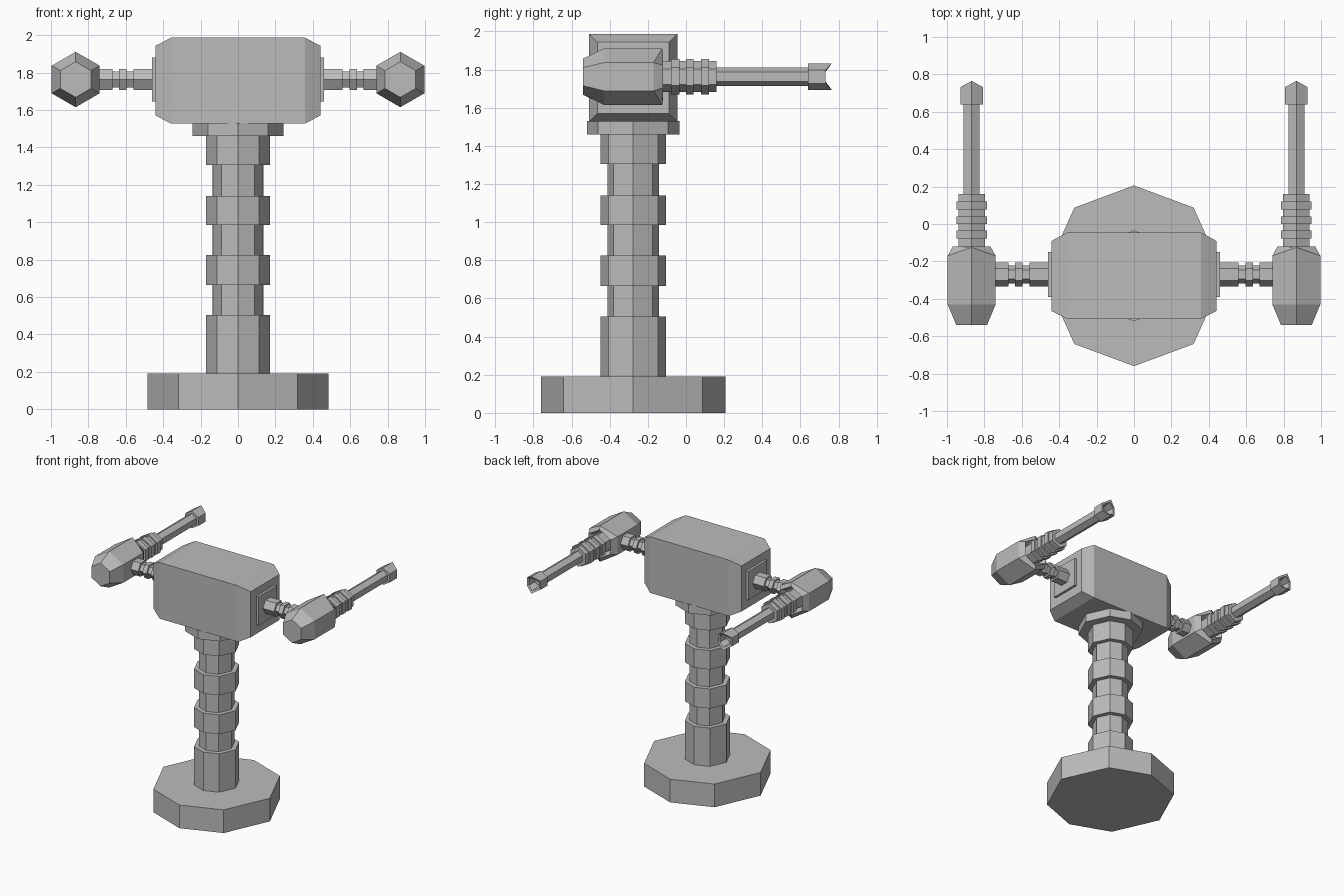
import bpy, bmesh, math
from mathutils import Vector

if "Cube" in bpy.data.objects:
    bpy.data.objects.remove(bpy.data.objects["Cube"])

grey = bpy.data.materials.new("plain grey")
grey.diffuse_color = (0.5, 0.5, 0.5, 1)
grey.use_nodes = True
grey.node_tree.nodes["Principled BSDF"].inputs["Base Color"].default_value = grey.diffuse_color

CY = -0.277   # depth of the column axis
AZ = 1.763    # height of the arms


def finish(bm, name):
    bmesh.ops.recalc_face_normals(bm, faces=bm.faces[:])
    me = bpy.data.meshes.new(name)
    bm.to_mesh(me)
    bm.free()
    me.materials.append(grey)
    ob = bpy.data.objects.new(name, me)
    bpy.context.collection.objects.link(ob)
    return ob


def loft(name, rings):
    """Skin a list of equal-length point rings and cap both ends."""
    bm = bmesh.new()
    rows = [[bm.verts.new(p) for p in ring] for ring in rings]
    n = len(rows[0])
    for a, b in zip(rows, rows[1:]):
        for i in range(n):
            j = (i + 1) % n
            bm.faces.new((a[i], a[j], b[j], b[i]))
    bm.faces.new(rows[0])
    bm.faces.new(rows[-1])
    return finish(bm, name)


def steps(bands):
    """Turn (start, end, radius) bands into a stepped profile."""
    return [(t, r) for a, b, r in bands for t in (a, b)]


def octagon(z, r):
    pts = [(1, 0), (.66, .755), (0, 1), (-.66, .755),
           (-1, 0), (-.66, -.755), (0, -1), (.66, -.755)]
    return [(x * r, CY + y * r, z) for x, y in pts]


def hex_x(x, r):
    return [(x, CY + 0.007 + r * math.cos(k * math.pi / 3),
             AZ + r * math.sin(k * math.pi / 3)) for k in range(6)]


def hex_y(cx, y, r, pole=0.0):
    """Hexagon across y; pole shifts the top and bottom corners along y."""
    out = []
    for k in range(6):
        a = math.pi / 2 + k * math.pi / 3
        out.append((cx + r * math.cos(a), y + (pole if k % 3 == 0 else 0),
                    AZ + r * math.sin(a)))
    return out


def rect_x(x, y0, y1, z0, z1):
    return [(x, y0, z0), (x, y1, z0), (x, y1, z1), (x, y0, z1)]


# Base and ribbed column
loft("base", [octagon(0, .483), octagon(.19, .483)])
column = [(.19, .505, .172), (.505, .665, .135), (.665, .825, .172),
          (.825, .985, .135), (.985, 1.14, .172), (1.14, 1.305, .135),
          (1.305, 1.46, .172)]
loft("column", [octagon(z, r) for z, r in steps(column)])
loft("collar", [octagon(1.46, .243), octagon(1.53, .243)])

# Body block with tapered ends
wide = (-.508, -.045, 1.527, 1.987)
small = (-.465, -.09, 1.57, 1.944)
loft("body", [rect_x(-.44, *small), rect_x(-.357, *wide),
              rect_x(.357, *wide), rect_x(.44, *small)])

# Jagged raised trim on the back face
zigzag = [(-.29, -.02), (-.24, .06), (-.14, .05), (-.09, .14), (.03, .08),
          (.10, .11), (.13, .03), (.21, .03), (.29, -.06), (.23, -.13),
          (.13, -.10), (.05, -.12), (.0, -.06), (-.09, -.11), (-.13, -.04),
          (-.21, -.05)]
bm = bmesh.new()
face = bm.faces.new([bm.verts.new((-u, -.043, 1.765 + v)) for u, v in zigzag])
rim = bmesh.ops.inset_region(bm, faces=[face], thickness=.02)["faces"]
bmesh.ops.delete(bm, geom=[f for f in bm.faces if f not in rim],
                 context='FACES_ONLY')
ext = bmesh.ops.extrude_face_region(bm, geom=rim, use_keep_orig=True)["geom"]
bmesh.ops.translate(bm, vec=Vector((0, .025, 0)),
                    verts=[g for g in ext if isinstance(g, bmesh.types.BMVert)])
finish(bm, "back_trim")

# Both arms
link = [(.45, .56, .064), (.56, .597, .048), (.597, .635, .064),
        (.635, .672, .048), (.672, .76, .064)]
grip = [(-.2, -.078, .081), (-.078, -.035, .094), (-.035, .0, .081),
        (.0, .04, .094), (.04, .078, .081), (.078, .12, .094),
        (.12, .16, .081), (.16, .65, .049)]
for s, side in ((-1, "left"), (1, "right")):
    cx = s * .868
    # Shoulder plate and ribbed link
    loft(side + "_shoulder_plate",
         [rect_x(s * x, -.39, -.15, 1.645, 1.88) for x in (.43, .46)])
    loft(side + "_link", [hex_x(s * x, r) for x, r in steps(link)])
    # Heavy head with a hollow rear
    head = [(-.54, .095, 0), (-.43, .148, 0), (-.17, .148, .045),
            (-.12, .116, 0), (-.17, .09, 0)]
    loft(side + "_head", [hex_y(cx, y, r, p) for y, r, p in head])
    # Ribbed sleeve and rod
    loft(side + "_rod", [hex_y(cx, y, r) for y, r in steps(grip)])
    # Hollow notched tip
    tip = [(.64, .045, 0), (.64, .07, 0), (.732, .07, .033),
           (.732, .052, .02), (.67, .04, 0)]
    loft(side + "_tip", [hex_y(cx, y, r, p) for y, r, p in tip])
